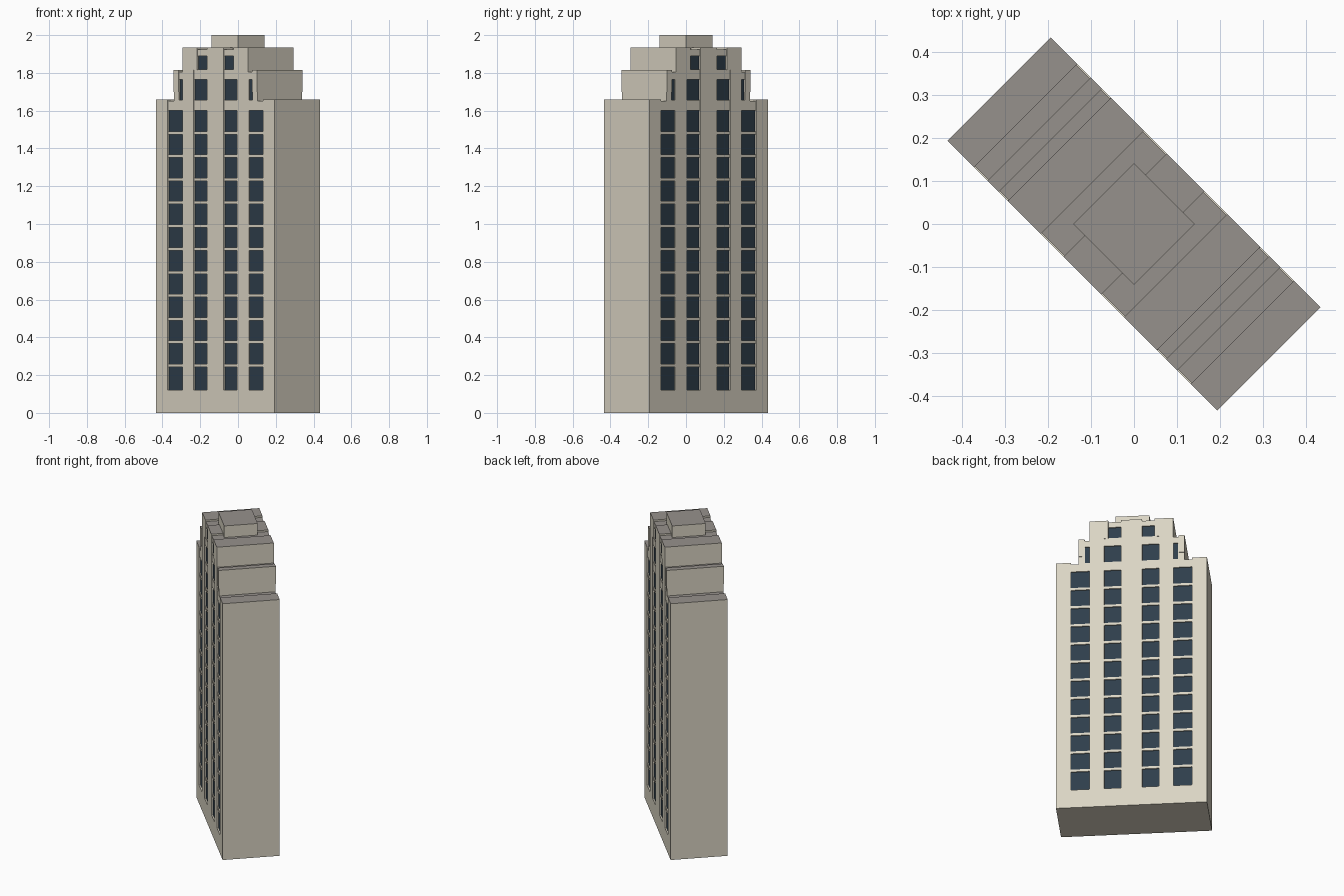
import bpy, bmesh, math

if "Cube" in bpy.data.objects:
    bpy.data.objects.remove(bpy.data.objects["Cube"])

HV = 0.17          # half depth of the tower
TURN = -math.pi / 4  # the tower stands diagonally


def material(name, rgb):
    m = bpy.data.materials.new(name)
    m.diffuse_color = (*rgb, 1)
    m.use_nodes = True
    m.node_tree.nodes["Principled BSDF"].inputs["Base Color"].default_value = m.diffuse_color
    return m


wall = material("stone_wall", (0.70, 0.66, 0.55))
glass = material("dark_glass", (0.028, 0.048, 0.070))
roof = material("grey_roof", (0.305, 0.283, 0.262))


def make_object(name, bm):
    bmesh.ops.recalc_face_normals(bm, faces=bm.faces)
    me = bpy.data.meshes.new(name)
    bm.to_mesh(me)
    bm.free()
    for m in (wall, glass, roof):
        me.materials.append(m)
    ob = bpy.data.objects.new(name, me)
    bpy.context.collection.objects.link(ob)
    return ob


def add_box(bm, u0, u1, v0, v1, z0, z1):
    r = bmesh.ops.create_cube(bm, size=1)
    for v in r["verts"]:
        v.co = ((u0 + u1) / 2 + v.co.x * (u1 - u0),
                (v0 + v1) / 2 + v.co.y * (v1 - v0),
                (z0 + z1) / 2 + v.co.z * (z1 - z0))


def facade_cutter(name, rects, depth):
    """Boxes for each (u0, u1, z0, z1), mirrored left/right and front/back."""
    bm = bmesh.new()
    for u0, u1, z0, z1 in rects:
        for a, b in ((u0, u1), (-u1, -u0)):
            add_box(bm, a, b, HV - depth, HV + 0.05, z0, z1)
            add_box(bm, a, b, -HV - 0.05, -HV + depth, z0, z1)
    ob = make_object(name, bm)
    ob.hide_render = True
    return ob


# Stepped tower: half silhouette mirrored and extruded through the depth
half = [(.445, 0), (.445, 1.66), (.357, 1.66), (.357, 1.65), (.313, 1.65),
        (.313, 1.815), (.276, 1.815), (.276, 1.805), (.246, 1.805),
        (.246, 1.935), (.137, 1.935), (.137, 1.925), (.062, 1.925), (.062, 1.935)]
outline = half + [(-u, z) for u, z in reversed(half)]
bm = bmesh.new()
face = bm.faces.new([bm.verts.new((u, -HV, z)) for u, z in outline])
ext = bmesh.ops.extrude_face_region(bm, geom=[face])
for e in ext["geom"]:
    if isinstance(e, bmesh.types.BMVert):
        e.co.y = HV
tower = make_object("tower", bm)

# Shallow vertical bays between the piers
bays = [(.247, .357, .12, 1.70), (.247, .276, 1.64, 1.9),
        (.062, .162, .12, 1.815), (.062, .137, 1.80, 2.1)]

# Window openings: twelve floors, then the two setback floors
windows = []
for i in range(12):
    z0 = .12 if i == 0 else .252 + .1231 * (i - 1) + .008
    z1 = 1.6 if i == 11 else .252 + .1231 * i - .008
    windows += [(.248, .356, z0, z1), (.063, .161, z0, z1)]
windows += [(.248, .275, 1.657, 1.765), (.063, .161, 1.657, 1.765),
            (.063, .136, 1.818, 1.89)]

cutters = [facade_cutter("bay_cutter", bays, 0.003),
           facade_cutter("window_cutter", windows, 0.009)]
for c in cutters:
    mod = tower.modifiers.new(c.name, "BOOLEAN")
    mod.operation = "DIFFERENCE"
    mod.solver = "EXACT"
    mod.use_self = True
    mod.object = c
bpy.context.view_layer.update()
dg = bpy.context.evaluated_depsgraph_get()
cut_mesh = bpy.data.meshes.new_from_object(tower.evaluated_get(dg))
tower.modifiers.clear()
tower.data = cut_mesh
for c in cutters:
    bpy.data.objects.remove(c)

# Block on the roof
bm = bmesh.new()
add_box(bm, -.1, .1, -.1, .1, 1.92, 2.0)
penthouse = make_object("roof_block", bm)

# Colour by rule: recessed panes are glass, upward tops are roof
for ob in (tower, penthouse):
    for p in ob.data.polygons:
        n, c = p.normal, p.center
        p.material_index = 0
        if ob is tower and abs(n.y) > .9 and abs(c.y) < HV - .006:
            p.material_index = 1
        elif n.z > .9 and abs(c.y) < .12:
            p.material_index = 2
    ob.rotation_euler.z = TURN
